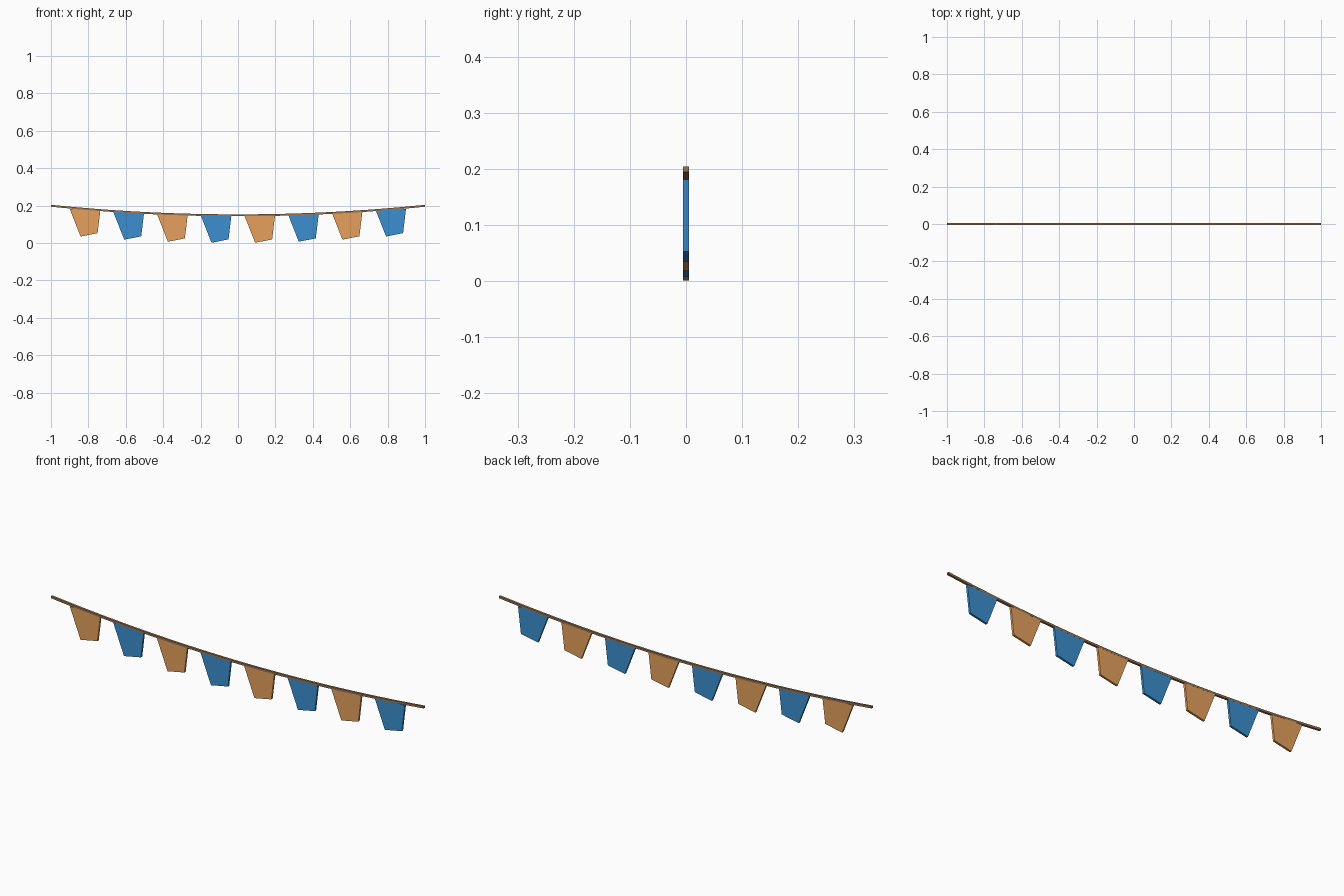
import bpy, bmesh

if "Cube" in bpy.data.objects:
    bpy.data.objects.remove(bpy.data.objects["Cube"])


def material(name, r, g, b):
    def lin(c):
        c /= 255
        return c / 12.92 if c <= 0.04045 else ((c + 0.055) / 1.055) ** 2.4
    m = bpy.data.materials.new(name)
    m.diffuse_color = (lin(r), lin(g), lin(b), 1)
    m.use_nodes = True
    m.node_tree.nodes["Principled BSDF"].inputs["Base Color"].default_value = m.diffuse_color
    return m


def make_object(name, bm, mat):
    bmesh.ops.recalc_face_normals(bm, faces=bm.faces)
    me = bpy.data.meshes.new(name)
    bm.to_mesh(me)
    bm.free()
    me.materials.append(mat)
    ob = bpy.data.objects.new(name, me)
    bpy.context.collection.objects.link(ob)
    return ob


def rope_z(x):
    return 0.148 + 0.051 * x * x


orange = material("orange cloth", 230, 160, 92)
blue = material("blue cloth", 60, 143, 208)
brown = material("brown rope", 155, 117, 82)

# Sagging square rope, swept along a shallow curve
bm = bmesh.new()
N, H, W = 32, 0.005, 0.0053
rings = []
for i in range(N + 1):
    x = -1 + 2 * i / N
    z = rope_z(x)
    rings.append([bm.verts.new((x, y, z + dz))
                  for y, dz in ((-W, -H), (W, -H), (W, H), (-W, H))])
for a, b in zip(rings, rings[1:]):
    for k in range(4):
        bm.faces.new((a[k], a[(k + 1) % 4], b[(k + 1) % 4], b[k]))
bm.faces.new(rings[0])
bm.faces.new(rings[-1])
make_object("rope", bm, brown)

# Eight lopsided pennants hanging from the rope, alternating colours
profile = [(-0.0825, -0.001), (0.0815, -0.001), (0.066, -0.1295), (-0.025, -0.1475)]
T = 0.005
for i in range(8):
    cx = -0.8167 + i * 0.23333
    cz = rope_z(cx)
    bm = bmesh.new()
    front = [bm.verts.new((cx + x, -T, cz + z)) for x, z in profile]
    back = [bm.verts.new((cx + x, T, cz + z)) for x, z in profile]
    bm.faces.new(front)
    bm.faces.new(back[::-1])
    for k in range(4):
        n = (k + 1) % 4
        bm.faces.new((front[k], front[n], back[n], back[k]))
    make_object(f"pennant_{i + 1}", bm, blue if i % 2 else orange)
